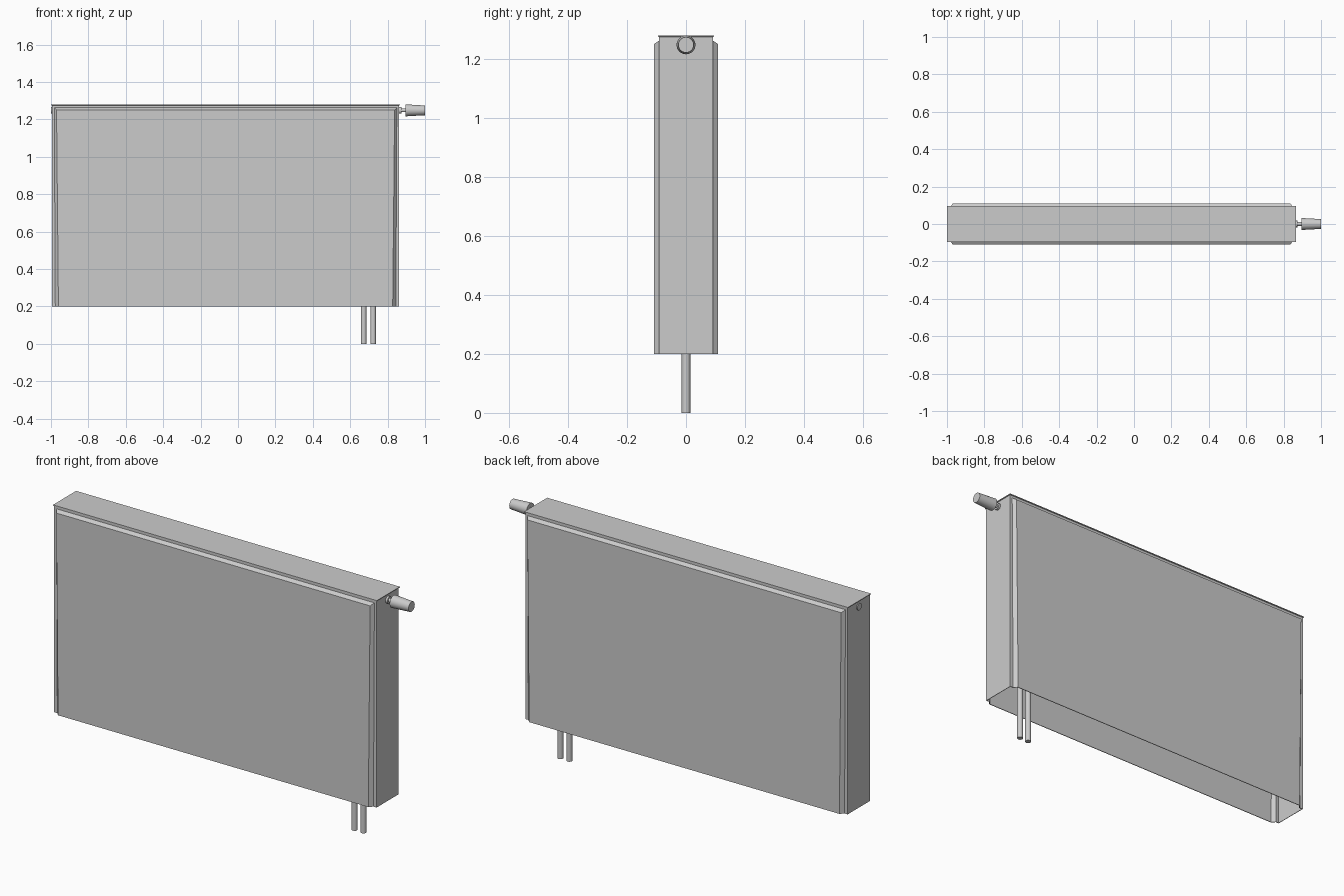
import bpy, bmesh, math
from mathutils import Matrix

if "Cube" in bpy.data.objects:
    bpy.data.objects.remove(bpy.data.objects["Cube"])


def finish(name, bm, smooth=False):
    mesh = bpy.data.meshes.new(name)
    bm.to_mesh(mesh)
    bm.free()
    obj = bpy.data.objects.new(name, mesh)
    bpy.context.collection.objects.link(obj)
    if smooth:
        bpy.ops.object.select_all(action='DESELECT')
        obj.select_set(True)
        bpy.context.view_layer.objects.active = obj
        bpy.ops.object.shade_smooth_by_angle(angle=math.radians(35))
    return obj


def lathe(name, profile, matrix, sides=24):
    """Capped solid of revolution; profile is (radius, height) along local z."""
    bm = bmesh.new()
    rings = [[bm.verts.new((r * math.cos(2 * math.pi * i / sides),
                            r * math.sin(2 * math.pi * i / sides), h))
              for i in range(sides)] for r, h in profile]
    for a, b in zip(rings, rings[1:]):
        for i in range(sides):
            j = (i + 1) % sides
            bm.faces.new((a[i], a[j], b[j], b[i]))
    bm.faces.new(rings[0][::-1])
    bm.faces.new(rings[-1])
    bm.transform(matrix)
    return finish(name, bm, smooth=True)


# Casing: thin sheet box, open at the bottom, with a slight lip around the top
X0, X1, Y = -0.995, 0.862, 0.091
bm = bmesh.new()
rings = []
for z, grow in ((0.2, 0), (1.275, 0), (1.276, 0.004), (1.28, 0.004)):
    x0, x1, y = X0 - grow, X1 + grow, Y + grow
    rings.append([bm.verts.new((px, py, z))
                  for px, py in ((x0, -y), (x1, -y), (x1, y), (x0, y))])
panels = []
for k, (a, b) in enumerate(zip(rings, rings[1:])):
    for i in range(4):
        j = (i + 1) % 4
        face = bm.faces.new((a[i], a[j], b[j], b[i]))
        if k == 0 and i in (0, 2):
            panels.append(face)
bm.faces.new(rings[-1])
bm.normal_update()

# Raised front and back panels with sloping borders
for face in panels:
    bmesh.ops.inset_region(bm, faces=[face], thickness=0.018)
    bmesh.ops.inset_region(bm, faces=[face], thickness=0.017)
    side = math.copysign(0.018, face.calc_center_median().y)
    bmesh.ops.translate(bm, verts=face.verts[:], vec=(0, side, 0))
casing = finish("radiator_casing", bm)
sheet = casing.modifiers.new("sheet_thickness", 'SOLIDIFY')
sheet.thickness = 0.004
sheet.offset = -1

# Supply and return pipes, rising into the open casing
for name, x in (("supply_pipe", 0.672), ("return_pipe", 0.723)):
    lathe(name, [(0.0145, 0), (0.0145, 0.3)], Matrix.Translation((x, 0, 0)))

# Valve fittings along the x axis
along_x = Matrix.Translation((0, 0, 1.248)) @ Matrix.Rotation(math.pi / 2, 4, 'Y')
lathe("blanking_plug", [(0.018, -1.0), (0.018, -0.985)], along_x)
lathe("valve_neck", [(0.018, 0.85), (0.018, 0.873), (0.010, 0.873), (0.010, 0.9)], along_x)
lathe("thermostat_knob", [(0.032, 0.896), (0.026, 1.0)], along_x, sides=32)
